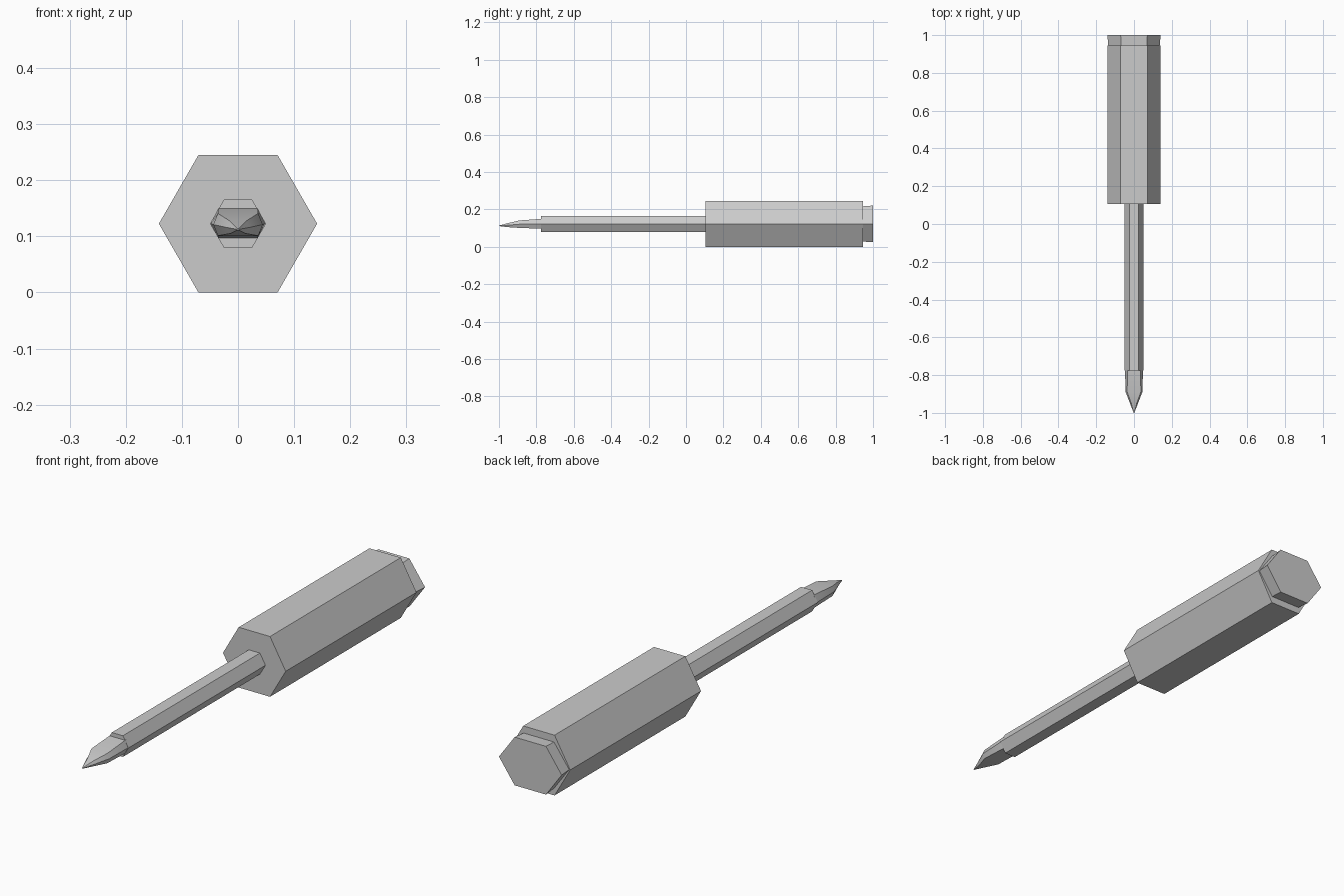
import bpy, bmesh

if "Cube" in bpy.data.objects:
    bpy.data.objects.remove(bpy.data.objects["Cube"])

ZC = 0.1225


def loft(name, rings):
    """Hexagonal loft along y. Ring: (y, half width, half flat width, z low, z mid, z high)."""
    bm = bmesh.new()
    loops = []
    for y, w, f, lo, mid, hi in rings:
        pts = [(w, mid), (f, hi), (-f, hi), (-w, mid), (-f, lo), (f, lo)]
        loops.append([bm.verts.new((x, y, z)) for x, z in pts])
    for a, b in zip(loops, loops[1:]):
        for i in range(6):
            j = (i + 1) % 6
            bm.faces.new((a[i], a[j], b[j], b[i]))
    bm.faces.new(loops[0])
    bm.faces.new(loops[-1])
    bmesh.ops.remove_doubles(bm, verts=bm.verts, dist=0.0001)
    bmesh.ops.recalc_face_normals(bm, faces=bm.faces)
    me = bpy.data.meshes.new(name)
    bm.to_mesh(me)
    bm.free()
    ob = bpy.data.objects.new(name, me)
    bpy.context.collection.objects.link(ob)
    return ob


def hexagon(y, r, h):
    return (y, r, r / 2, ZC - h, ZC, ZC + h)


# Handle and the slightly flattened, flared end cap
loft("handle", [hexagon(0.105, 0.141, 0.1225), hexagon(0.945, 0.141, 0.1225)])
loft("end_cap", [hexagon(0.943, 0.136, 0.094), hexagon(1.0, 0.141, 0.098)])

# Shaft
loft("shaft", [hexagon(-0.775, 0.05, 0.043), hexagon(0.107, 0.05, 0.043)])

# Flattened pointed tip
tip = loft("tip", [
    (-1.0, 0.0015, 0.001, 0.111, 0.1125, 0.114),
    (-0.95, 0.021, 0.014, 0.105, 0.116, 0.127),
    (-0.89, 0.044, 0.036, 0.101, 0.121, 0.141),
    (-0.77, 0.048, 0.035, 0.097, ZC, 0.15),
])
bpy.context.view_layer.objects.active = tip
tip.select_set(True)
bpy.ops.object.shade_smooth_by_angle(angle=0.6)
